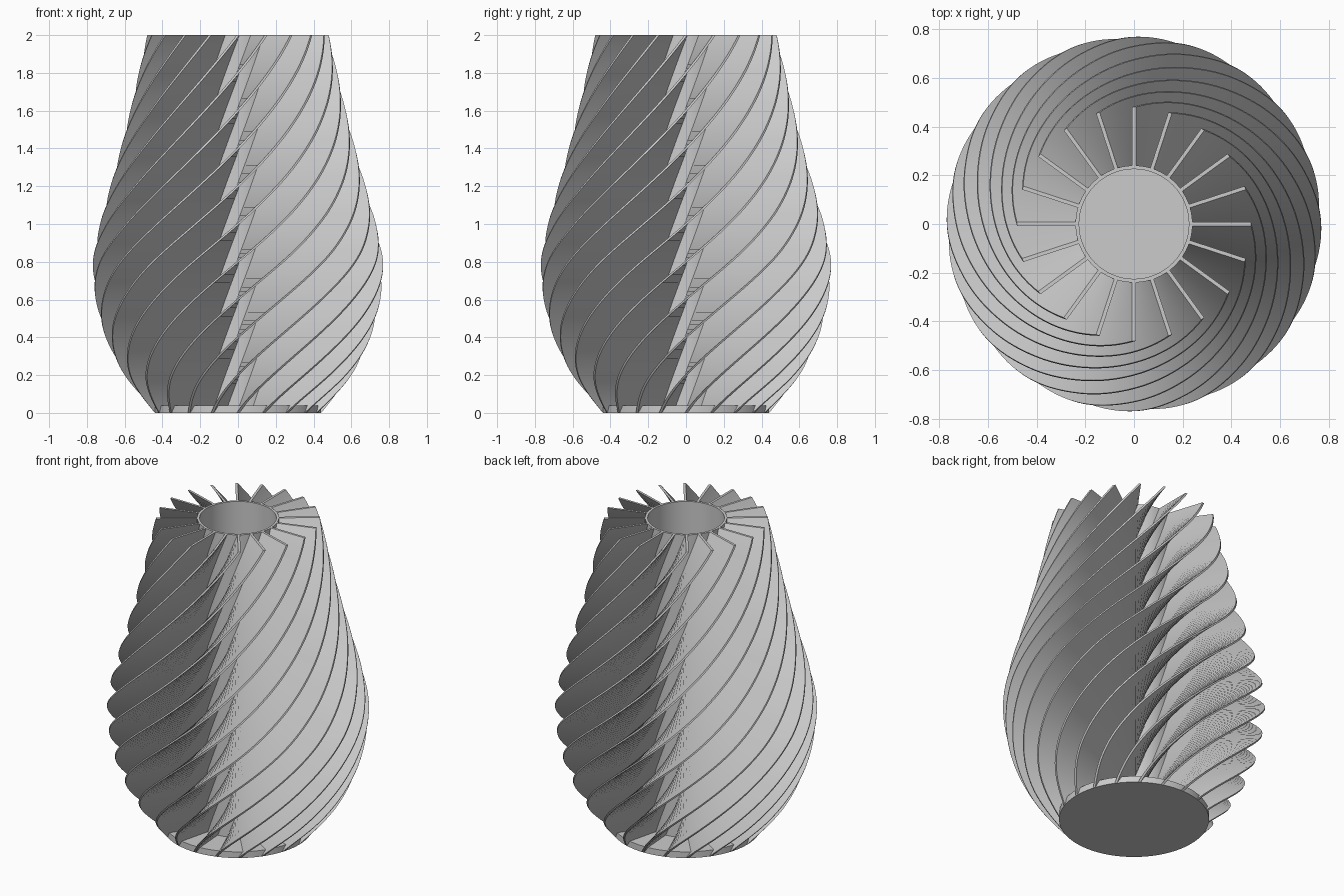
import bpy, bmesh, math

cube = bpy.data.objects.get("Cube")
if cube:
    bpy.data.objects.remove(cube)

FINS, LEVELS, HEIGHT = 20, 90, 2.0
TWIST = math.radians(180)
THICK = 0.015
# Outer fin radius at evenly spaced heights
RADII = [0.44, 0.60, 0.70, 0.753, 0.768, 0.73, 0.675, 0.62, 0.57, 0.525, 0.48]

mat = bpy.data.materials.new("light_grey")
mat.use_nodes = True
grey = (0.6, 0.6, 0.6, 1)
mat.diffuse_color = grey
mat.node_tree.nodes["Principled BSDF"].inputs["Base Color"].default_value = grey


def outer_radius(t):
    """Smooth curve through the radii, t from 0 to 1."""
    n = len(RADII) - 1
    i = min(int(t * n), n - 1)
    u = t * n - i
    b, c = RADII[i], RADII[i + 1]
    a = RADII[i - 1] if i else 2 * b - c
    d = RADII[i + 2] if i + 2 <= n else 2 * c - b
    return b + u / 2 * (c - a + u * (2 * a - 5 * b + 4 * c - d + u * (3 * (b - c) + d - a)))


def finish(name, bm):
    bmesh.ops.recalc_face_normals(bm, faces=bm.faces)
    mesh = bpy.data.meshes.new(name)
    bm.to_mesh(mesh)
    bm.free()
    mesh.materials.append(mat)
    ob = bpy.data.objects.new(name, mesh)
    bpy.context.collection.objects.link(ob)
    bpy.ops.object.select_all(action="DESELECT")
    ob.select_set(True)
    bpy.context.view_layer.objects.active = ob
    bpy.ops.object.shade_smooth_by_angle(angle=math.radians(35))
    return ob


def lathe(name, profile, sides=96):
    """Revolve a closed (radius, height) outline; points on the axis merge."""
    bm = bmesh.new()
    vs = [bm.verts.new((r, 0, z)) for r, z in profile]
    es = [bm.edges.new((vs[i], vs[(i + 1) % len(vs)])) for i in range(len(vs))]
    bmesh.ops.spin(bm, geom=vs + es, cent=(0, 0, 0), axis=(0, 0, 1),
                   angle=math.tau, steps=sides, use_duplicate=False)
    bmesh.ops.remove_doubles(bm, verts=bm.verts, dist=0.0001)
    return finish(name, bm)


# Twisted fins: a thin radial slat swept up the height while turning
for k in range(FINS):
    bm = bmesh.new()
    rings = []
    for j in range(LEVELS + 1):
        t = j / LEVELS
        ang = k * math.tau / FINS + (t - 1) * TWIST
        c, s = math.cos(ang), math.sin(ang)
        ro, h = outer_radius(t), THICK / 2
        outline = [(0.232, -h), (ro, -h), (ro, h), (0.232, h)]
        rings.append([bm.verts.new((x * c - y * s, x * s + y * c, t * HEIGHT))
                      for x, y in outline])
    for lo, hi in zip(rings, rings[1:]):
        for i in range(4):
            n = (i + 1) % 4
            bm.faces.new((lo[i], lo[n], hi[n], hi[i]))
    bm.faces.new(rings[0])
    bm.faces.new(rings[-1])
    finish(f"fin_{k + 1}", bm)

# Hollow inner tube and solid base plate
lathe("inner_tube", [(0.225, 0.02), (0.24, 0.02), (0.24, HEIGHT), (0.225, HEIGHT)])
lathe("base_plate", [(0, 0), (0.44, 0), (0.44, 0.04), (0, 0.04)])
